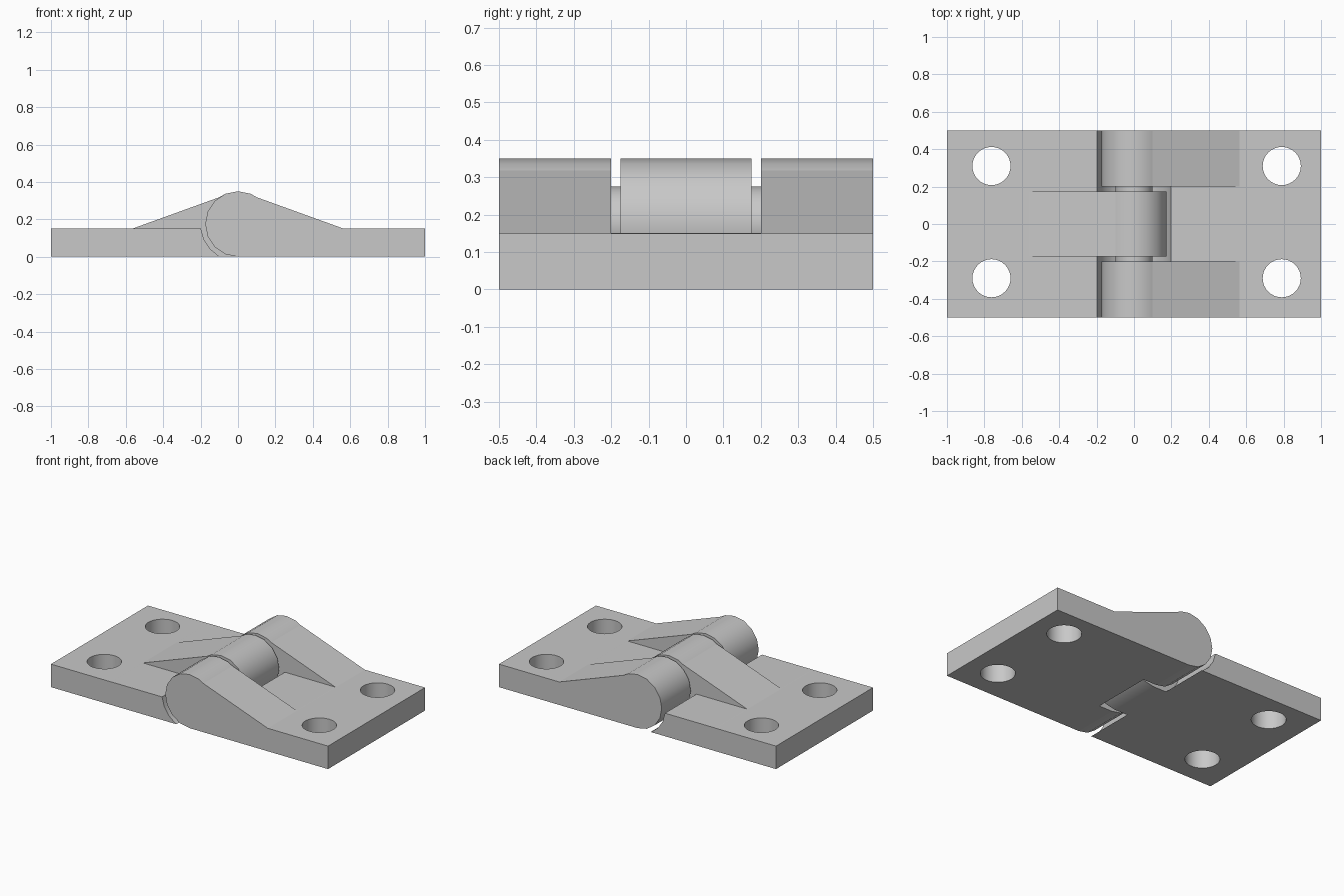
import bpy, bmesh
from math import sin, cos, radians, sqrt, asin, degrees

cube = bpy.data.objects.get("Cube")
if cube:
    bpy.data.objects.remove(cube, do_unlink=True)

R = 0.175          # knuckle radius, also pivot height
CLEAR = 0.2        # radius of the clearance groove
THICK = 0.15       # plate thickness
PIN = 0.1
COLOR = (0.58, 0.58, 0.58, 1)

metal = bpy.data.materials.new("grey metal")
metal.use_nodes = True
metal.diffuse_color = COLOR
metal.node_tree.nodes["Principled BSDF"].inputs["Base Color"].default_value = COLOR


def arc(radius, start, end, steps):
    """Points on a circle about the pivot, in the xz plane."""
    angles = [radians(start + (end - start) * i / steps) for i in range(steps + 1)]
    return [(radius * cos(a), R + radius * sin(a)) for a in angles]


def prism(name, profile, y0, y1, side=1):
    """Extrude an xz profile along y; short (curved) segments are shaded smooth."""
    bm = bmesh.new()
    verts = [bm.verts.new((side * x, y0, z)) for x, z in profile]
    face = bm.faces.new(verts)
    out = bmesh.ops.extrude_face_region(bm, geom=[face])
    for v in out["geom"]:
        if isinstance(v, bmesh.types.BMVert):
            v.co.y = y1
    bmesh.ops.recalc_face_normals(bm, faces=bm.faces)
    for f in bm.faces:
        if len(f.verts) == 4:
            f.smooth = min(e.calc_length() for e in f.edges) < 0.09
    return finish(name, bm)


def cylinder(name, radius, depth, segments):
    bm = bmesh.new()
    bmesh.ops.create_cone(bm, cap_ends=True, segments=segments,
                          radius1=radius, radius2=radius, depth=depth)
    for f in bm.faces:
        f.smooth = len(f.verts) == 4
    return finish(name, bm)


def finish(name, bm):
    mesh = bpy.data.meshes.new(name)
    bm.to_mesh(mesh)
    bm.free()
    mesh.materials.append(metal)
    ob = bpy.data.objects.new(name, mesh)
    bpy.context.collection.objects.link(ob)
    return ob


def cut(ob, cutter):
    """Subtract the cutter from the part and remove it."""
    mod = ob.modifiers.new("cut", "BOOLEAN")
    mod.operation = "DIFFERENCE"
    mod.solver = "EXACT"
    mod.object = cutter
    bpy.context.view_layer.objects.active = ob
    bpy.ops.object.modifier_apply(modifier=mod.name)
    bpy.data.objects.remove(cutter, do_unlink=True)


# Leaf outline: rounded knuckle, sloped web and flat plate
outline = [(0.1, 0.318)] + arc(R, 67.5, 270, 9) + [(1, 0), (1, THICK), (0.565, THICK)]

# Notch outline: clears the other leaf's knuckle and everything above the plate
top = THICK + 0.0005
low = degrees(asin((-0.02 - R) / CLEAR))
high = degrees(asin((top - R) / CLEAR))
notch = [(-0.4, -0.02)] + arc(CLEAR, low, high, 4) + [(0.6, top), (0.6, 0.5), (-0.4, 0.5)]


def leaf(name, side, notches, hole_x):
    ob = prism(name, outline, -0.5, 0.5, side)
    for y0, y1 in notches:
        cut(ob, prism("notch_cutter", notch, y0, y1, side))
    for y in (-0.29, 0.31):
        hole = cylinder("hole_cutter", 0.102, 0.6, 32)
        hole.location = (side * hole_x, y, 0.05)
        cut(ob, hole)


leaf("left_leaf", 1, [(-0.2, 0.2)], 0.79)
leaf("right_leaf", -1, [(-0.6, -R), (R, 0.6)], 0.762)

# Hinge pin between the knuckles
pin = cylinder("hinge_pin", PIN, 0.5, 32)
pin.rotation_euler.x = radians(90)
pin.location.z = R
